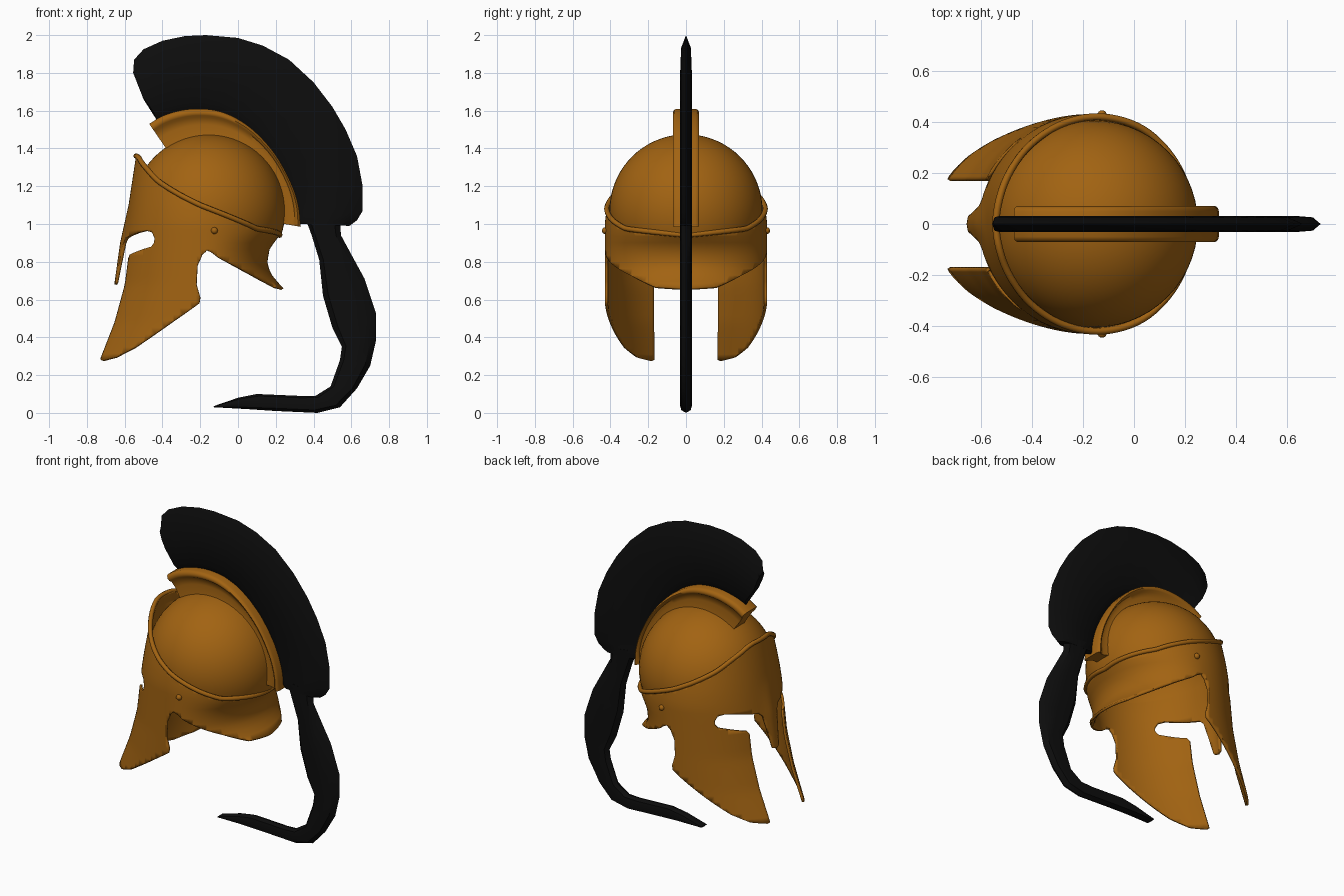
import bpy, bmesh, math
from mathutils import Vector

if "Cube" in bpy.data.objects:
    bpy.data.objects.remove(bpy.data.objects["Cube"])


def material(name, rgb):
    m = bpy.data.materials.new(name)
    m.diffuse_color = (*rgb, 1)
    m.use_nodes = True
    m.node_tree.nodes["Principled BSDF"].inputs["Base Color"].default_value = m.diffuse_color
    return m


BRONZE = material("bronze", (0.36, 0.125, 0.006))
BLACK = material("black_hair", (0.004, 0.004, 0.004))
DOME_X, DOME_Z, DOME_R = -0.155, 1.07, 0.405
CX = -0.17


def finish(name, bm, mat, angle=40, recalc=True):
    if recalc:
        bmesh.ops.recalc_face_normals(bm, faces=bm.faces)
    me = bpy.data.meshes.new(name)
    bm.to_mesh(me)
    bm.free()
    ob = bpy.data.objects.new(name, me)
    bpy.context.collection.objects.link(ob)
    me.materials.append(mat)
    bpy.ops.object.select_all(action='DESELECT')
    bpy.context.view_layer.objects.active = ob
    ob.select_set(True)
    bpy.ops.object.shade_smooth_by_angle(angle=math.radians(angle))
    return ob


def interp(table, v):
    if v <= table[0][0]:
        return table[0][1]
    for (a, fa), (b, fb) in zip(table, table[1:]):
        if v <= b:
            return fa + (fb - fa) * (v - a) / (b - a)
    return table[-1][1]


def smooth(pts, n):
    """Catmull-Rom resampling of a 2D point list."""
    p = [Vector(q) for q in pts]
    p = [2 * p[0] - p[1]] + p + [2 * p[-1] - p[-2]]
    out = []
    for i in range(1, len(p) - 2):
        a, b, c, d = p[i - 1:i + 3]
        for k in range(n):
            t = k / n
            out.append(0.5 * (2 * b + (c - a) * t + (2 * a - 5 * b + 4 * c - d) * t * t
                              + (3 * b - a - 3 * c + d) * t ** 3))
    return out + [p[-2]]


def ribbon(name, outer, inner, section, mat, angle=40):
    """Loft a closed section, given as (fraction inner to outer, y), along two edges."""
    bm = bmesh.new()
    rings = []
    for o, i in zip(outer, inner):
        o, i = Vector(o), Vector(i)
        rings.append([bm.verts.new(((i.lerp(o, f)).x, y, (i.lerp(o, f)).y)) for f, y in section])
    n = len(section)
    for a, b in zip(rings, rings[1:]):
        for k in range(n):
            bm.faces.new((a[k], a[(k + 1) % n], b[(k + 1) % n], b[k]))
    bm.faces.new(rings[0])
    bm.faces.new(rings[-1])
    return finish(name, bm, mat, angle)


# Shell surface: t runs from the front (0) to the back (pi), z is height
FRONT = [(0.28, -0.785), (0.48, -0.70), (0.68, -0.64), (0.93, -0.605), (1.36, -0.54)]
BACK = [(0.66, 0.24), (0.72, 0.185), (0.76, 0.165), (0.80, 0.155), (0.87, 0.168),
        (0.92, 0.205), (0.95, 0.228), (1.02, 0.238)]
WIDTH = [(0.9, 0.43), (1.0, 0.43), (1.08, 0.42), (1.15, 0.405), (1.36, 0.35)]


def half_len(front, z):
    return CX - interp(FRONT, z) if front else interp(BACK, z) - CX


def shell_point(t, z):
    c = math.cos(t)
    x = CX - half_len(c > 0, z) * c
    if z < 1.1:
        x -= 0.015 * math.exp(-(t / 0.13) ** 2) * min(1, (1.1 - z) / 0.2)
    return Vector((x, interp(WIDTH, z) * math.sin(t), z))


def tz(x, z):
    c = (CX - x) / half_len(x < CX, z)
    return (math.acos(max(-1, min(1, c))), z)


top = [(0, 1.36), (0.22, 1.358), (0.34, 1.345)] + [tz(*p) for p in (
    (-0.48, 1.29), (-0.42, 1.225), (-0.3, 1.15), (-0.2, 1.1), (0, 1.02), (0.1, 0.975))] \
    + [(math.pi, 0.94)]
neck = [(math.pi, 0.66), (2.75, 0.67)] + [tz(*p) for p in (
    (0.1, 0.72), (0.0, 0.77), (-0.1, 0.82), (-0.14, 0.85), (-0.165, 0.86), (-0.19, 0.835),
    (-0.215, 0.78), (-0.22, 0.68), (-0.2, 0.61), (-0.205, 0.58),
    (-0.35, 0.48), (-0.46, 0.405), (-0.55, 0.345), (-0.65, 0.295))]
cheek = [(0.46, 0.278), (0.42, 0.285), (0.42, 0.48), (0.42, 0.82), (0.45, 0.838)]
eye = [tz(*p) for p in ((-0.5, 0.868), (-0.46, 0.88), (-0.445, 0.9), (-0.442, 0.925),
                        (-0.455, 0.955), (-0.485, 0.965), (-0.53, 0.955))]
nose = [(0.23, 0.925), (0.17, 0.9), (0.12, 0.8), (0.07, 0.69), (0.0, 0.68)]

bm = bmesh.new()
bm.faces.new([bm.verts.new((t, z, 0)) for t, z in top + neck + cheek + eye + nose])


def cut(co, no):
    bmesh.ops.bisect_plane(bm, geom=bm.verts[:] + bm.edges[:] + bm.faces[:], dist=1e-5,
                           plane_co=co, plane_no=no)


for k in range(1, 56):
    cut((k * math.pi / 56 + 0.0013, 0, 0), (1, 0, 0))
for k in range(1, 32):
    cut((0, 0.28 + k * 0.0345, 0), (0, 1, 0))
for v in bm.verts:
    v.co = shell_point(v.co.x, v.co.y)
bm.normal_update()
if sum(f.normal.dot(f.calc_center_median() - Vector((CX, 0, 0.85))) * f.calc_area()
       for f in bm.faces) < 0:
    bmesh.ops.reverse_faces(bm, faces=bm.faces)
shell = finish("face_and_neck_guard", bm, BRONZE, 50, recalc=False)
mir = shell.modifiers.new("Mirror", 'MIRROR')
mir.use_axis = (False, True, False)
mir.merge_threshold = 0.0005
sol = shell.modifiers.new("Solidify", 'SOLIDIFY')
sol.thickness = 0.015
sol.offset = -1

# Raised bead on the upper edge, and the groove running from it to the dome
N = 96
edge = []
for k in range(N):
    t = 2 * math.pi * k / N
    edge.append(shell_point(t, interp(top, min(t, 2 * math.pi - t))))
    edge[-1].y = abs(edge[-1].y) * (1 if t <= math.pi else -1)
cu = bpy.data.curves.new("brow_rim", 'CURVE')
cu.dimensions = '3D'
cu.bevel_depth = 0.014
cu.bevel_resolution = 2
sp = cu.splines.new('POLY')
sp.points.add(N - 1)
for p, e in zip(sp.points, edge):
    p.co = (*e, 1)
sp.use_cyclic_u = True
cu.materials.append(BRONZE)
rim = bpy.data.objects.new("brow_rim", cu)
bpy.context.collection.objects.link(rim)
bpy.ops.object.select_all(action='DESELECT')
bpy.context.view_layer.objects.active = rim
rim.select_set(True)
bpy.ops.object.convert(target='MESH')

bm = bmesh.new()
rows = []
for e in edge:
    d = Vector((e.x - DOME_X, e.y, 0))
    zq = e.z - 0.14 * max(0, -d.normalized().x) ** 2 - 0.005
    q = d.normalized() * math.sqrt(0.395 ** 2 - (zq - DOME_Z) ** 2) + Vector((DOME_X, 0, zq))
    mid = e.lerp(q, 0.5) - Vector((0, 0, 0.25 * (e.z - zq)))
    rows.append([bm.verts.new(p) for p in (e, mid, q)])
for k in range(N):
    a, b = rows[k], rows[(k + 1) % N]
    for j in range(2):
        bm.faces.new((a[j], a[j + 1], b[j + 1], b[j]))
finish("brow_groove", bm, BRONZE, 60)

# Skull dome, trimmed along the tilted brow line
bm = bmesh.new()
bmesh.ops.create_uvsphere(bm, u_segments=56, v_segments=36, radius=DOME_R)
bmesh.ops.translate(bm, verts=bm.verts, vec=(DOME_X, 0, DOME_Z))
bmesh.ops.bisect_plane(bm, geom=bm.verts[:] + bm.edges[:] + bm.faces[:],
                       plane_co=(0.25, 0, 0.93), plane_no=(0.24, 0, 0.97), clear_inner=True)
finish("skull_dome", bm, BRONZE)

# Rivets at the temples
for side, s in (("left", 1), ("right", -1)):
    bm = bmesh.new()
    bmesh.ops.create_uvsphere(bm, u_segments=16, v_segments=10, radius=0.018)
    bmesh.ops.translate(bm, verts=bm.verts, vec=(-0.125, s * 0.427, 0.965))
    finish("rivet_" + side, bm, BRONZE)

# Crest holder with a wider rounded lip
arc = smooth([(-0.47, 1.53), (-0.4, 1.572), (-0.3, 1.602), (-0.2, 1.61), (-0.1, 1.597),
              (0, 1.555), (0.1, 1.48), (0.2, 1.365), (0.28, 1.22), (0.32, 1.1), (0.332, 0.985)], 4)
C = Vector((DOME_X, DOME_Z))
half = [(0, 0.055), (0.45, 0.046), (0.7, 0.052), (0.77, 0.066), (0.87, 0.07), (0.96, 0.063), (1, 0.05)]
ribbon("crest_holder", arc, [C + (p - C).normalized() * 0.388 for p in arc],
       half + [(f, -y) for f, y in reversed(half)], BRONZE, 50)

# Horsehair crest and hanging tail, as (outer x, z, inner x, z)
hair = [(0, 0), (0.12, 0.026), (0.5, 0.031), (0.83, 0.026), (1, 0), (0.83, -0.026), (0.5, -0.031), (0.12, -0.026)]
crest = [(-.555, 1.8, -.5, 1.66), (-.55, 1.87, -.43, 1.55), (-.5, 1.925, -.38, 1.57),
         (-.4, 1.97, -.3, 1.59), (-.28, 1.995, -.24, 1.6), (-.17, 2, -.18, 1.6),
         (0, 1.985, -.1, 1.59), (.13, 1.945, 0, 1.55), (.27, 1.87, .08, 1.49),
         (.4, 1.75, .16, 1.41), (.5, 1.62, .22, 1.32), (.57, 1.5, .26, 1.25),
         (.63, 1.36, .29, 1.17), (.66, 1.2, .31, 1.1), (.66, 1.07, .32, 1.04),
         (.63, 1.02, .32, 1.01), (.59, .99, .33, 1.0)]
tail = [(.54, 1.03, .35, 1.05), (.545, .94, .39, .94), (.61, .82, .43, .81), (.67, .71, .45, .62),
        (.73, .53, .5, .45), (.73, .38, .55, .35), (.70, .25, .54, .28), (.63, .13, .49, .14),
        (.54, .03, .41, .09), (.42, 0, .33, .09), (.2, .01, .1, .1), (.05, .02, .0, .08),
        (-.13, .03, -.128, .036)]
for name, rows in (("crest_hair", crest), ("crest_tail", tail)):
    ribbon(name, [r[:2] for r in rows], [r[2:] for r in rows], hair, BLACK, 35)
